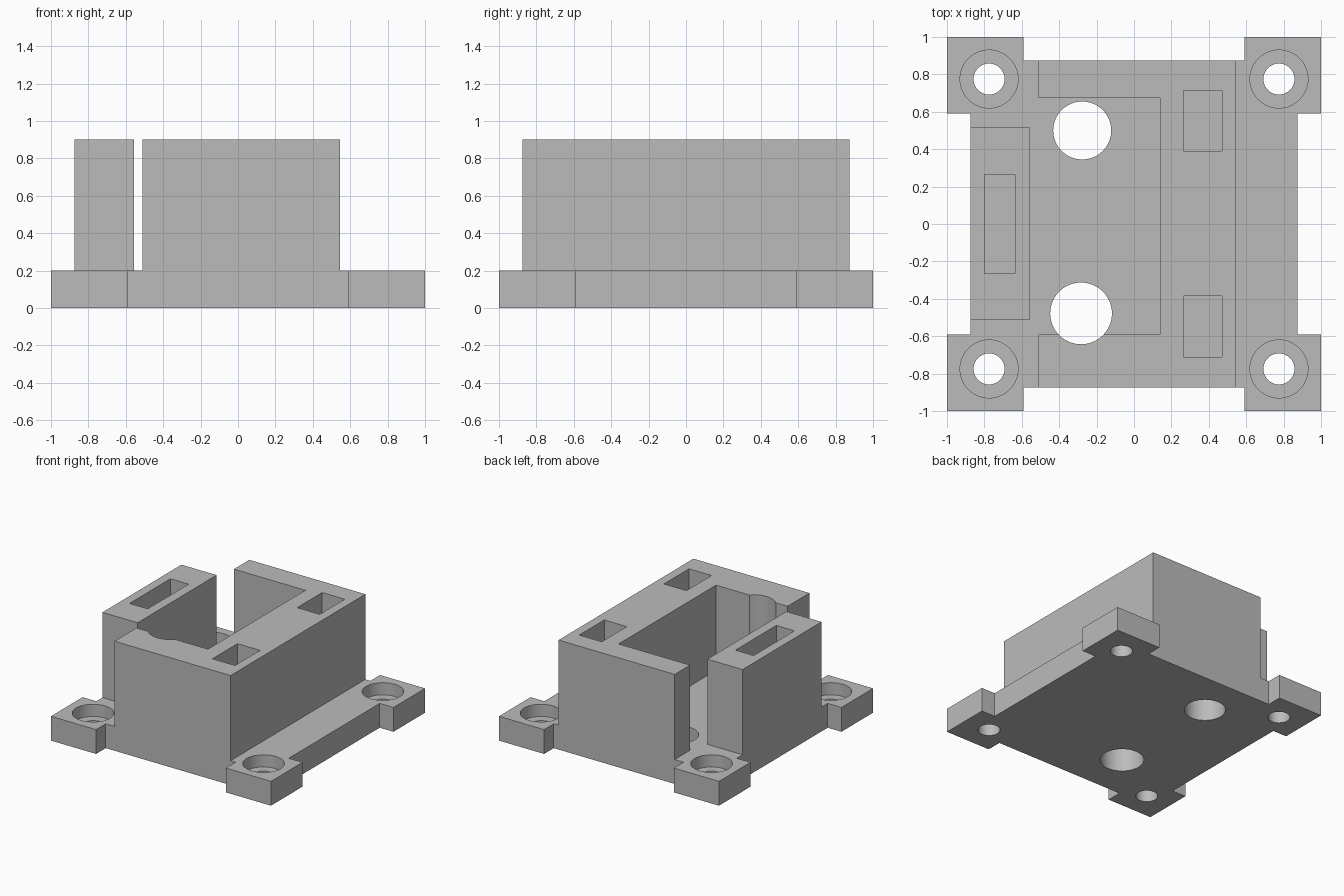
import bpy
import bmesh
import math

cube = bpy.data.objects.get("Cube")
if cube:
    bpy.data.objects.remove(cube, do_unlink=True)

BASE, TOP, SIDE = 0.2, 0.9, 0.875

grey = bpy.data.materials.new("plain grey")
grey.use_nodes = True
colour = (0.5, 0.5, 0.5, 1)
grey.diffuse_color = colour
grey.node_tree.nodes["Principled BSDF"].inputs["Base Color"].default_value = colour


def prism(name, outline, z0, z1):
    """Extrude a flat outline from z0 up to z1."""
    bm = bmesh.new()
    face = bm.faces.new([bm.verts.new((x, y, z0)) for x, y in outline])
    top = bmesh.ops.extrude_face_region(bm, geom=[face])["geom"]
    verts = [v for v in top if isinstance(v, bmesh.types.BMVert)]
    bmesh.ops.translate(bm, verts=verts, vec=(0, 0, z1 - z0))
    bmesh.ops.recalc_face_normals(bm, faces=bm.faces[:])
    mesh = bpy.data.meshes.new(name)
    bm.to_mesh(mesh)
    bm.free()
    mesh.materials.append(grey)
    obj = bpy.data.objects.new(name, mesh)
    bpy.context.collection.objects.link(obj)
    return obj


def rect(x0, x1, y0, y1):
    return [(x0, y0), (x1, y0), (x1, y1), (x0, y1)]


def circle(x, y, r, n=64):
    return [(x + r * math.cos(math.tau * i / n), y + r * math.sin(math.tau * i / n))
            for i in range(n)]


def cut(obj, outline, z0, z1):
    """Remove a prism from a part."""
    cutter = prism("cutter", outline, z0, z1)
    cutter.hide_render = True
    mod = obj.modifiers.new("cut", "BOOLEAN")
    mod.operation, mod.solver, mod.object = "DIFFERENCE", "EXACT", cutter
    bpy.context.view_layer.objects.active = obj
    bpy.ops.object.modifier_apply(modifier=mod.name)
    bpy.data.objects.remove(cutter, do_unlink=True)


# Base plate with four square mounting ears
EAR = 0.59
quarter = [(SIDE, EAR), (1, EAR), (1, 1), (EAR, 1), (EAR, SIDE)]
outline = quarter + [(-x, y) for x, y in reversed(quarter)]
outline += [(-x, -y) for x, y in quarter] + [(x, -y) for x, y in reversed(quarter)]
base = prism("base_plate", outline, 0, BASE)

# Counterbored screw holes
for sx in (-1, 1):
    for sy in (-1, 1):
        centre = (sx * 0.775, sy * 0.775)
        cut(base, circle(*centre, 0.083), -0.1, 1)
        cut(base, circle(*centre, 0.155), 0.1, 1)

# U-shaped housing, open to the right side
housing = prism("housing", [(-0.51, -SIDE), (0.545, -SIDE), (0.545, SIDE), (-0.51, SIDE),
                            (-0.51, 0.675), (0.14, 0.675), (0.14, -0.59), (-0.51, -0.59)],
                BASE, TOP)
for y0, y1 in ((-0.71, -0.385), (0.39, 0.715)):
    cut(housing, rect(0.265, 0.47, y0, y1), BASE - 0.1, 1)

# Separate block closing the open side
block = prism("side_block", rect(-SIDE, -0.555, -0.51, 0.515), BASE, TOP)
cut(block, rect(-0.8, -0.635, -0.265, 0.265), BASE - 0.1, 1)

# Large through holes; the front one also bites into the housing wall
front_hole = circle(-0.283, -0.478, 0.165)
cut(base, front_hole, -0.1, 1)
cut(housing, front_hole, -0.1, 1)
cut(base, circle(-0.277, 0.5, 0.155), -0.1, 1)

# Smooth the bores, keep box edges sharp
for obj in (base, housing, block):
    bpy.ops.object.select_all(action="DESELECT")
    obj.select_set(True)
    bpy.context.view_layer.objects.active = obj
    bpy.ops.object.shade_smooth_by_angle(angle=math.radians(30))
